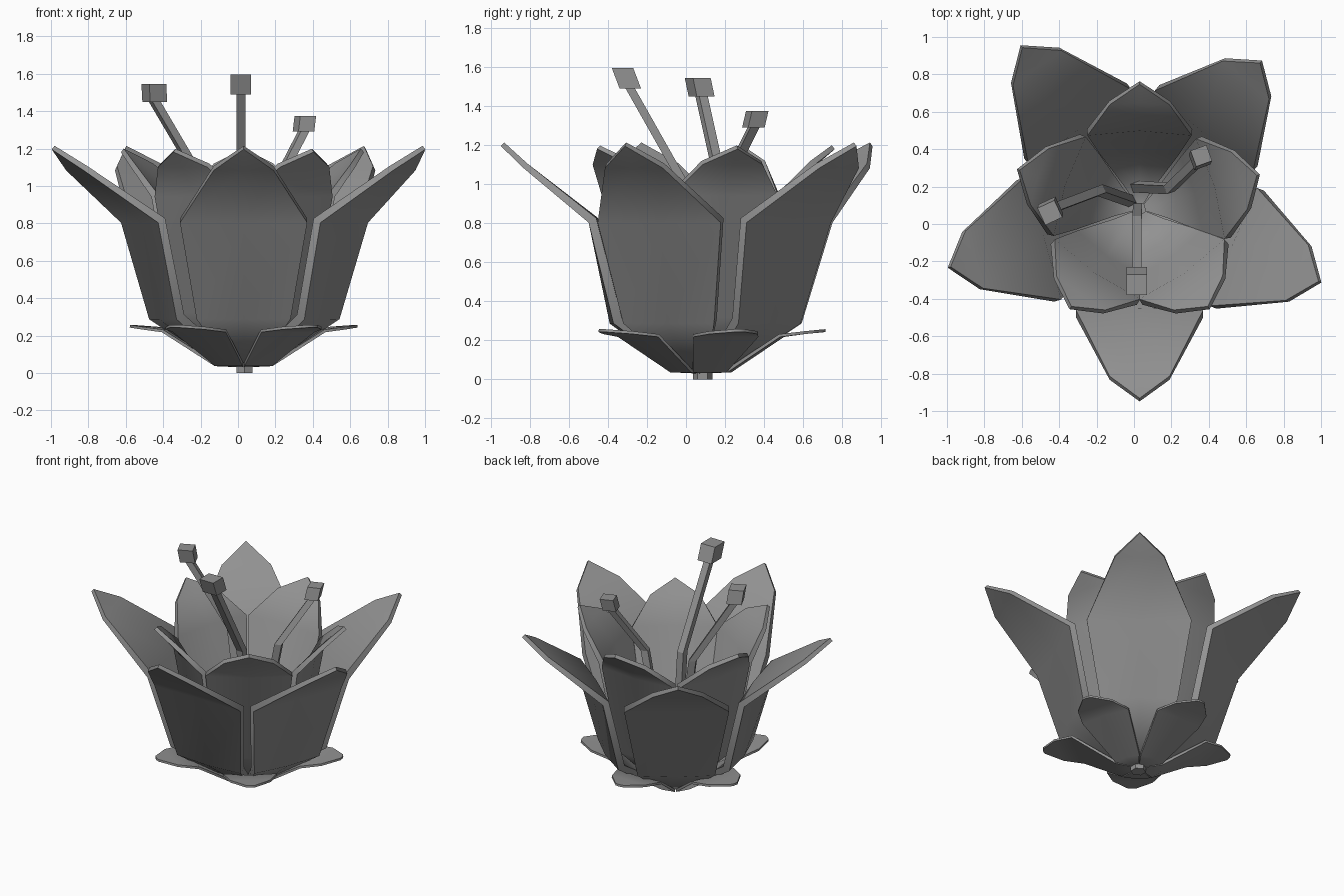
import bpy, bmesh
from math import radians, cos, sin
from mathutils import Vector

if "Cube" in bpy.data.objects:
    bpy.data.objects.remove(bpy.data.objects["Cube"])

CX, CY = 0.03, 0.08   # flower axis

grey = bpy.data.materials.new("dark_grey")
grey.diffuse_color = (0.29, 0.29, 0.29, 1)
grey.use_nodes = True
grey.node_tree.nodes["Principled BSDF"].inputs["Base Color"].default_value = grey.diffuse_color


def finish(name, bm):
    bmesh.ops.recalc_face_normals(bm, faces=bm.faces)
    me = bpy.data.meshes.new(name)
    bm.to_mesh(me)
    bm.free()
    me.materials.append(grey)
    ob = bpy.data.objects.new(name, me)
    bpy.context.collection.objects.link(ob)
    return ob


def petal(name, angle, rows, reach=1.0, thick=0.05, taper=0.5):
    """rows: (radius, z, half width, extra radius of the midline); last row is the tip"""
    a = radians(angle)
    out, side = Vector((cos(a), sin(a), 0)), Vector((-sin(a), cos(a), 0))
    origin = Vector((CX, CY, 0))
    bm = bmesh.new()
    grid = []
    for r, z, w, cup in rows:
        stretch = 1 + (reach - 1) * max(0, (r - 0.5) / 0.55)
        line = []
        for s in ((-1, 0, 1) if w else (0,)):
            rr = r * stretch + (cup if s == 0 else 0)
            line.append(bm.verts.new(origin + out * rr + side * s * w + Vector((0, 0, z))))
        grid.append(line)
    for lo, hi in zip(grid, grid[1:]):
        if len(hi) == 3:
            for i in (0, 1):
                bm.faces.new((lo[i], lo[i + 1], hi[i + 1], hi[i]))
        else:
            for i in (0, 1):
                bm.faces.new((lo[i], lo[i + 1], hi[0]))
    ob = finish(name, bm)
    # thinner towards the tip
    group = ob.vertex_groups.new(name="thickness")
    top = rows[-1][1]
    for v in ob.data.vertices:
        group.add([v.index], 1 - (1 - taper) * max(0, v.co.z / top - 0.6) / 0.4, 'REPLACE')
    mod = ob.modifiers.new("thickness", 'SOLIDIFY')
    mod.thickness, mod.offset, mod.vertex_group = thick, 0, group.name
    bpy.ops.object.select_all(action='DESELECT')
    ob.select_set(True)
    bpy.context.view_layer.objects.active = ob
    # apply first so that the rim stays crisp
    bpy.ops.object.modifier_apply(modifier=mod.name)
    bpy.ops.object.shade_smooth_by_angle(angle=radians(60))
    return ob


def square_loft(name, path, half, yaw):
    """Four-sided rod with level cross-sections along a path"""
    bm = bmesh.new()
    rings = []
    for p in path:
        rings.append([bm.verts.new(Vector(p) + Vector((cos(t), sin(t), 0)) * half * 1.414)
                      for t in (radians(yaw + 45 + 90 * k) for k in range(4))])
    for lo, hi in zip(rings, rings[1:]):
        for k in range(4):
            n = (k + 1) % 4
            bm.faces.new((lo[k], lo[n], hi[n], hi[k]))
    bm.faces.new(rings[0])
    bm.faces.new(rings[-1])
    return finish(name, bm)


# Outer petals
outer = [(0.03, 0.075, 0.02, 0), (0.13, 0.08, 0.09, 0.02), (0.43, 0.30, 0.25, 0.02),
         (0.56, 0.815, 0.34, -0.01), (0.91, 1.095, 0.16, 0.0), (1.03, 1.205, 0, 0)]
for i, (ang, reach) in enumerate([(-90, 0.99), (-22, 1.01), (50.5, 0.99), (126, 1.045), (197, 1.035)]):
    petal(f"outer_petal_{i + 1}", ang, outer, reach)

# Inner petals
inner = [(0.03, 0.10, 0.02, 0), (0.13, 0.11, 0.08, 0.02), (0.31, 0.33, 0.21, 0.02),
         (0.41, 0.95, 0.28, 0.025), (0.56, 1.11, 0.16, 0.01), (0.65, 1.19, 0, 0)]
for i, (ang, reach) in enumerate([(-55, 0.97), (16, 1.06), (90, 1.14), (162, 1.18), (235, 0.97)]):
    petal(f"inner_petal_{i + 1}", ang, inner, reach)

# Sepals
sepal = [(0.03, 0.04, 0.02, 0), (0.13, 0.045, 0.09, 0.02), (0.40, 0.225, 0.175, 0.02),
         (0.53, 0.24, 0.13, 0), (0.63, 0.25, 0.03, 0.005)]
for i in range(5):
    petal(f"sepal_{i + 1}", 18 + 72 * i, sepal, thick=0.018, taper=0.8)

# Stem stub
bm = bmesh.new()
bmesh.ops.create_cone(bm, cap_ends=True, segments=6, radius1=0.05, radius2=0.05, depth=0.1)
bmesh.ops.translate(bm, verts=bm.verts, vec=(0.035, 0.085, 0.05))
finish("stem", bm)

# Stamens: filament plus anther block (base, bend, anther bottom, anther top, half size, yaw)
stamens = [((0.02, 0.09, 0.08), (0.015, 0.02, 0.95), (0.015, -0.285, 1.49), (0.015, -0.325, 1.595), 0.055, 0),
           ((-0.01, 0.12, 0.08), (-0.18, 0.18, 1.00), (-0.445, 0.08, 1.45), (-0.45, 0.06, 1.545), 0.05, 25),
           ((0.00, 0.20, 0.08), (0.19, 0.19, 0.98), (0.35, 0.345, 1.29), (0.36, 0.365, 1.375), 0.045, 20)]
for i, (base, bend, bottom, top, half, yaw) in enumerate(stamens):
    square_loft(f"filament_{i + 1}", [base, bend, bottom], 0.024, yaw)
    square_loft(f"anther_{i + 1}", [bottom, top], half, yaw)
